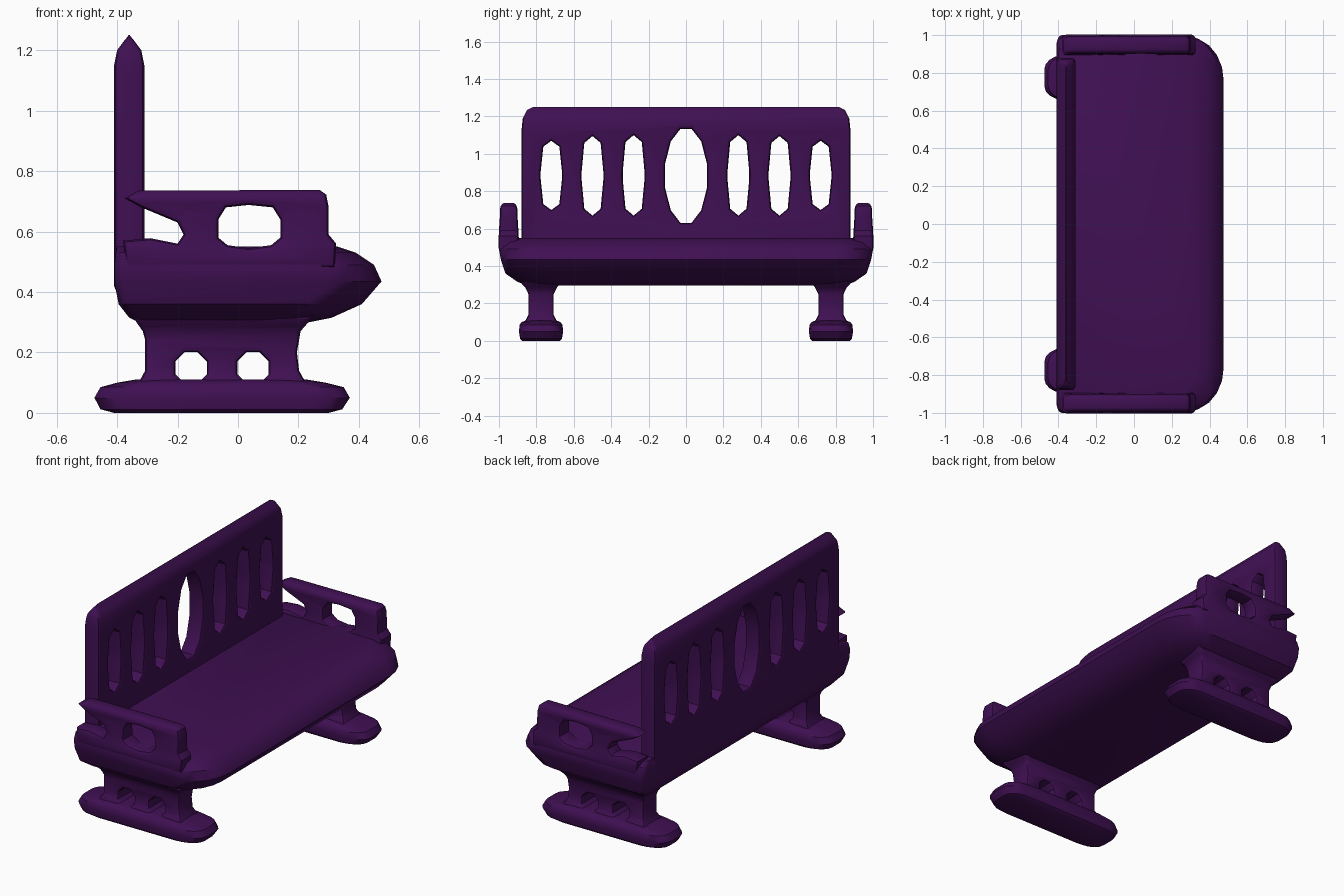
import bpy, bmesh, math
from mathutils import Matrix, Vector, Euler

if "Cube" in bpy.data.objects:
    bpy.data.objects.remove(bpy.data.objects["Cube"])

purple = bpy.data.materials.new("dark_purple")
purple.diffuse_color = (0.05, 0.005, 0.085, 1)
purple.use_nodes = True
purple.node_tree.nodes["Principled BSDF"].inputs["Base Color"].default_value = purple.diffuse_color


def finish(name, bm, mirror=False):
    bmesh.ops.remove_doubles(bm, verts=bm.verts, dist=0.0005)
    bmesh.ops.recalc_face_normals(bm, faces=bm.faces)
    mesh = bpy.data.meshes.new(name)
    bm.to_mesh(mesh)
    bm.free()
    mesh.materials.append(purple)
    obj = bpy.data.objects.new(name, mesh)
    bpy.context.collection.objects.link(obj)
    bpy.ops.object.select_all(action='DESELECT')
    obj.select_set(True)
    bpy.context.view_layer.objects.active = obj
    bpy.ops.object.shade_smooth_by_angle(angle=math.radians(35))
    if mirror:
        mod = obj.modifiers.new("mirror", 'MIRROR')
        mod.use_axis = (False, True, False)
    return obj


def panel(outline, holes, thickness, bevel, rotation, centre):
    """Flat pierced board with rounded edges, returned as a bmesh."""
    curve = bpy.data.curves.new("panel", 'CURVE')
    curve.dimensions = '2D'
    curve.fill_mode = 'BOTH'
    curve.extrude = thickness / 2 - bevel
    curve.bevel_depth = bevel
    curve.bevel_resolution = 1
    curve.offset = -bevel
    for pts in [outline] + holes:
        s = curve.splines.new('POLY')
        s.points.add(len(pts) - 1)
        for p, (u, v) in zip(s.points, pts):
            p.co = (u, v, 0, 1)
        s.use_cyclic_u = True
    obj = bpy.data.objects.new("panel", curve)
    bpy.context.collection.objects.link(obj)
    bpy.context.view_layer.update()
    deps = bpy.context.evaluated_depsgraph_get()
    mesh = bpy.data.meshes.new_from_object(obj.evaluated_get(deps))
    bm = bmesh.new()
    bm.from_mesh(mesh)
    bpy.data.objects.remove(obj)
    bpy.data.curves.remove(curve)
    bpy.data.meshes.remove(mesh)
    bm.transform(Matrix.Translation(centre) @ Euler(rotation).to_matrix().to_4x4())
    bmesh.ops.remove_doubles(bm, verts=bm.verts, dist=0.0005)
    return bm


def taper(bm, axis, centre, levels):
    """Scale thickness along an axis according to (height, factor) pairs."""
    for z, _ in levels:
        bmesh.ops.bisect_plane(bm, geom=bm.verts[:] + bm.edges[:] + bm.faces[:],
                               plane_co=(0, 0, z), plane_no=(0, 0, 1))
    for v in bm.verts:
        z = v.co.z
        f = levels[0][1] if z < levels[0][0] else levels[-1][1]
        for (z0, f0), (z1, f1) in zip(levels, levels[1:]):
            if z0 <= z <= z1:
                f = f0 + (f1 - f0) * (z - z0) / (z1 - z0)
        v.co[axis] = centre + (v.co[axis] - centre) * f


def loft(rings, front, back, y0=0.0, seg=5):
    """Stack rounded rectangles (z, xmin, xmax, half width)."""
    bm = bmesh.new()
    loops = []
    for z, xa, xb, h in rings:
        pts = []
        for q, (sx, sy) in enumerate([(1, 1), (-1, 1), (-1, -1), (1, -1)]):
            rx, ry = front if sx > 0 else back
            cx = xb - rx if sx > 0 else xa + rx
            for i in range(seg + 1):
                a = math.pi / 2 * (q + i / seg)
                pts.append((cx + rx * math.cos(a), y0 + sy * (h - ry) + ry * math.sin(a), z))
        loops.append([bm.verts.new(p) for p in pts])
    for a, b in zip(loops, loops[1:]):
        for i in range(len(a)):
            j = (i + 1) % len(a)
            bm.faces.new((a[i], a[j], b[j], b[i]))
    bm.faces.new(loops[0][::-1])
    bm.faces.new(loops[-1])
    return bm


def ngon(cx, cz, rx, rz, n, phase=0.5):
    return [(cx + rx * math.cos(2 * math.pi * (i + phase) / n),
             cz + rz * math.sin(2 * math.pi * (i + phase) / n)) for i in range(n)]


XZ = (math.pi / 2, 0, 0)
YZ = (math.pi / 2, 0, math.pi / 2)

# Thick seat with rounded front corners
finish("seat", loft([(0.295, -0.32, 0.21, 0.84), (0.315, -0.36, 0.31, 0.90),
                     (0.36, -0.395, 0.41, 0.965), (0.435, -0.41, 0.475, 0.99),
                     (0.49, -0.41, 0.45, 1.0), (0.53, -0.405, 0.39, 0.99),
                     (0.55, -0.40, 0.33, 0.95)], (0.19, 0.23), (0.03, 0.05)))

# Backrest with a row of tall slots and a wedge-shaped top
half = [(0.88, 0.40), (0.88, 1.12), (0.873, 1.19), (0.85, 1.235), (0.82, 1.25)]
outline = half + [(-y, z) for y, z in reversed(half)]
slots = [ngon(0, 0.8825, 0.115, 0.26, 12)]
for y, w, lo, hi in [(0.28, 0.058, 0.67, 1.10), (0.50, 0.058, 0.67, 1.095), (0.72, 0.057, 0.70, 1.07)]:
    m, h = (lo + hi) / 2, (hi - lo) / 2
    shape = [(0, 1), (0.75, 0.83), (1, 0.1), (1, -0.1), (0.75, -0.83),
             (0, -1), (-0.75, -0.83), (-1, -0.1), (-1, 0.1), (-0.75, 0.83)]
    for s in (1, -1):
        slots.append([(s * y + w * u, m + h * v) for u, v in shape])
bm = panel(outline, slots, 0.10, 0.02, YZ, (-0.36, 0, 0))
taper(bm, 0, -0.36, [(1.15, 1), (1.20, 0.8), (1.25, 0.05)])
finish("backrest", bm)

# Armrests with a grip hole and a rear notch
arm = [(-0.375, 0.71), (-0.33, 0.735), (0.27, 0.738), (0.292, 0.722), (0.30, 0.68),
       (0.30, 0.59), (0.325, 0.56), (0.32, 0.48), (-0.37, 0.48), (-0.38, 0.57),
       (-0.29, 0.578), (-0.20, 0.56), (-0.18, 0.59), (-0.20, 0.63), (-0.32, 0.68)]
grip = [(-0.065, 0.58), (-0.065, 0.64), (-0.04, 0.68), (0.035, 0.688), (0.115, 0.68),
        (0.14, 0.64), (0.14, 0.58), (0.11, 0.555), (0.035, 0.545), (-0.035, 0.555)]
bm = panel(arm, [grip], 0.095, 0.018, XZ, (0, 0.948, 0))
taper(bm, 1, 0.948, [(0.54, 1.15), (0.60, 1.08), (0.66, 1.0), (0.70, 1.0), (0.74, 0.8)])
finish("armrest", bm, True)

# Flared legs, each pierced twice
leg = [(-0.35, 0.32), (-0.315, 0.27), (-0.307, 0.24), (-0.307, 0.14), (-0.34, 0.08),
       (0.235, 0.08), (0.202, 0.14), (0.195, 0.2), (0.207, 0.27), (0.25, 0.32)]
holes = [ngon(x, 0.149, 0.056, 0.056, 8) for x in (-0.155, 0.05)]
bm = panel(leg, holes, 0.135, 0.015, XZ, (0, 0.775, 0))
taper(bm, 1, 0.775, [(0.10, 1.3), (0.14, 1.0), (0.25, 1.0), (0.285, 1.25), (0.31, 1.6)])
finish("leg", bm, True)

# Long rounded feet
finish("foot", loft([(0, -0.41, 0.30, 0.10), (0.012, -0.455, 0.345, 0.112),
                     (0.05, -0.475, 0.37, 0.118), (0.085, -0.455, 0.35, 0.115),
                     (0.10, -0.40, 0.29, 0.105), (0.11, -0.34, 0.23, 0.08)],
                    (0.10, 0.075), (0.10, 0.075), 0.775, 4), True)
